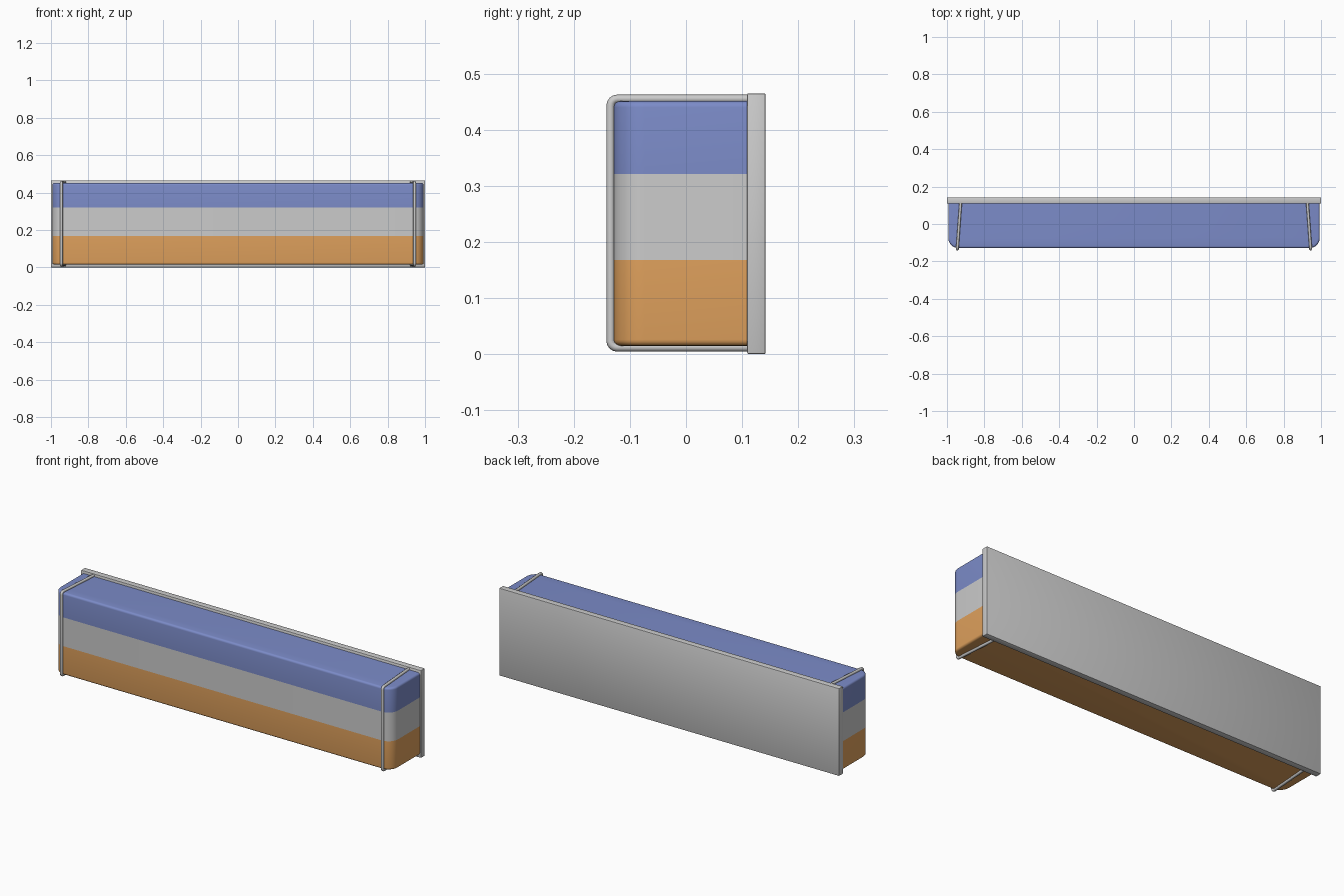
import bpy, bmesh, math

if "Cube" in bpy.data.objects:
    bpy.data.objects.remove(bpy.data.objects["Cube"])


def material(name, color):
    m = bpy.data.materials.new(name)
    m.diffuse_color = color
    m.use_nodes = True
    m.node_tree.nodes["Principled BSDF"].inputs["Base Color"].default_value = m.diffuse_color
    return m


def link(name, data):
    ob = bpy.data.objects.new(name, data)
    bpy.context.collection.objects.link(ob)
    return ob


def smooth(ob):
    bpy.ops.object.select_all(action='DESELECT')
    ob.select_set(True)
    bpy.context.view_layer.objects.active = ob
    bpy.ops.object.shade_smooth_by_angle(angle=math.radians(35))


# back plate
bm = bmesh.new()
bmesh.ops.create_cube(bm, size=1)
for v in bm.verts:
    v.co = (v.co.x * 2, v.co.y * 0.033 + 0.1255, v.co.z * 0.465 + 0.2325)
bmesh.ops.bevel(bm, geom=bm.edges[:], offset=0.003, segments=2, affect='EDGES', profile=0.5)
mesh = bpy.data.meshes.new("back_plate")
bm.to_mesh(mesh)
bm.free()
smooth(link("back_plate", mesh))


# striped body: outline with rounded front corners, lofted upwards
def outline(inset, hx=0.993, front=-0.129, back=0.11, r=0.055, n=10):
    pts = [(hx - inset, back), (-hx + inset, back)]
    for cx, start in ((-hx + r, math.pi), (hx - r, 1.5 * math.pi)):
        for i in range(n + 1):
            a = start + i / n * math.pi / 2
            pts.append((cx + (r - inset) * math.cos(a), front + r + (r - inset) * math.sin(a)))
    return pts


Z0, Z1, STRIPES, R = 0.015, 0.451, (0.168, 0.321), 0.011
arc = [i / 4 * math.pi / 2 for i in range(5)]
levels = [(Z0 + R * (1 - math.sin(a)), R * (1 - math.cos(a))) for a in reversed(arc)]
levels += [(z, 0) for z in STRIPES]
levels += [(Z1 - R * (1 - math.sin(a)), R * (1 - math.cos(a))) for a in arc]

bm = bmesh.new()
rings = [[bm.verts.new((x, y, z)) for x, y in outline(i)] for z, i in levels]
for a, b in zip(rings, rings[1:]):
    for k in range(len(a)):
        j = (k + 1) % len(a)
        bm.faces.new((a[k], a[j], b[j], b[k]))
bm.faces.new(rings[0][::-1])
bm.faces.new(rings[-1])
bmesh.ops.recalc_face_normals(bm, faces=bm.faces[:])
for f in bm.faces:
    f.material_index = sum(f.calc_center_median().z > s for s in STRIPES)
mesh = bpy.data.meshes.new("striped_body")
bm.to_mesh(mesh)
bm.free()
mesh.materials.append(material("orange", (0.75, 0.36, 0.11, 1)))
mesh.materials.append(material("grey", (0.8, 0.8, 0.8, 1)))
mesh.materials.append(material("blue", (0.2, 0.26, 0.58, 1)))
smooth(link("striped_body", mesh))


# wire straps wrapped around the front, ending in the plate
def strap(name, side):
    yf, zt, zb, r = -0.1345, 0.455, 0.012, 0.012
    xf, xb = 0.944 * side, 0.927 * side
    pts = [(xb, 0.112, zt)]
    for cz, start in ((zt - r, 90), (zb + r, 180)):
        for i in range(5):
            a = math.radians(start + i * 22.5)
            pts.append((xf, yf + r + r * math.cos(a), cz + r * math.sin(a)))
    pts.append((xb, 0.112, zb))
    cu = bpy.data.curves.new(name, 'CURVE')
    cu.dimensions = '3D'
    cu.bevel_depth = 0.0075
    cu.bevel_resolution = 2
    cu.use_fill_caps = True
    sp = cu.splines.new('POLY')
    sp.points.add(len(pts) - 1)
    for p, co in zip(sp.points, pts):
        p.co = (*co, 1)
    sp.use_smooth = True
    link(name, cu)


strap("right_strap", 1)
strap("left_strap", -1)
